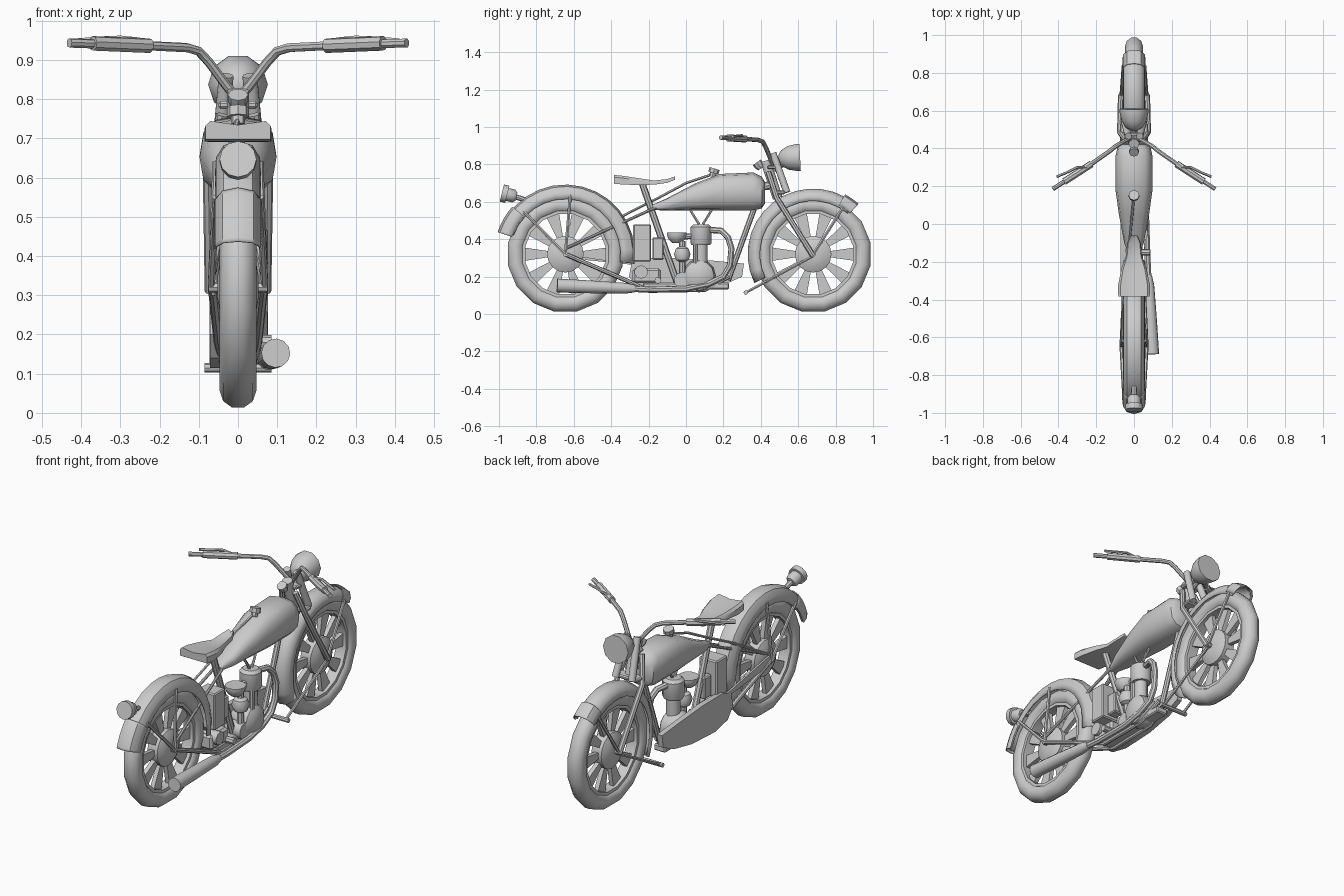
import bpy, bmesh, math
from mathutils import Vector

if "Cube" in bpy.data.objects:
    bpy.data.objects.remove(bpy.data.objects["Cube"])
pi = math.pi


def finish(name, bm, angle=40):
    bmesh.ops.remove_doubles(bm, verts=bm.verts, dist=1e-5)
    bmesh.ops.recalc_face_normals(bm, faces=bm.faces)
    me = bpy.data.meshes.new(name)
    bm.to_mesh(me)
    bm.free()
    ob = bpy.data.objects.new(name, me)
    bpy.context.collection.objects.link(ob)
    bpy.ops.object.select_all(action='DESELECT')
    ob.select_set(True)
    bpy.context.view_layer.objects.active = ob
    bpy.ops.object.shade_smooth_by_angle(angle=math.radians(angle))
    return ob


def loft(name, rings, caps=True, closed=True, loop=False, angle=40):
    """Skin a list of point rings."""
    bm = bmesh.new()
    vs = [[bm.verts.new(p) for p in r] for r in rings]
    n = len(vs[0])
    for i in range(len(vs) if loop else len(vs) - 1):
        a, b = vs[i], vs[(i + 1) % len(vs)]
        for j in range(n if closed else n - 1):
            k = (j + 1) % n
            bm.faces.new((a[j], a[k], b[k], b[j]))
    if caps and closed and not loop:
        bm.faces.new(vs[0])
        bm.faces.new(vs[-1])
    return finish(name, bm, angle)


def lathe(name, prof, pos, axis, seg=12):
    """Spin (radius, height) points round an axis through pos."""
    q = Vector((0, 0, 1)).rotation_difference(Vector(axis))
    return loft(name, [[Vector(pos) + q @ Vector((r * math.cos(2 * pi * j / seg), r * math.sin(2 * pi * j / seg), h))
                        for j in range(seg)] for r, h in prof])


def rod(name, a, b, r, seg=8):
    d = Vector(b) - Vector(a)
    return lathe(name, [(r, 0), (r, d.length)], a, d, seg)


def tube(name, pts, r, seg=8):
    """Round tube along a path of points."""
    P = [Vector(p) for p in pts]
    rings, prev, u = [], None, None
    for i, p in enumerate(P):
        t = (P[min(i + 1, len(P) - 1)] - P[max(i - 1, 0)]).normalized()
        u = t.orthogonal().normalized() if prev is None else prev.rotation_difference(t) @ u
        w = t.cross(u)
        prev = t
        rings.append([p + r * (math.cos(2 * pi * j / seg) * u + math.sin(2 * pi * j / seg) * w) for j in range(seg)])
    return loft(name, rings)


def box(name, c, s, bevel=0.006):
    bm = bmesh.new()
    bmesh.ops.create_cube(bm, size=1)
    for v in bm.verts:
        v.co = Vector((v.co.x * s[0] + c[0], v.co.y * s[1] + c[1], v.co.z * s[2] + c[2]))
    bmesh.ops.bevel(bm, geom=bm.edges[:], offset=bevel, segments=1, affect='EDGES')
    return finish(name, bm, 30)


def plate(name, yz, x0, x1):
    return loft(name, [[(x, y, z) for y, z in yz] for x in (x0, x1)], angle=30)


def around(yc, a, r, x=0.0):
    return Vector((x, yc + r * math.cos(a), 0.32 + r * math.sin(a)))


def wheel(side, yc):
    N = 16
    tyre = [(.268 + .047 * math.sin(2 * pi * k / 10), .047 * math.cos(2 * pi * k / 10)) for k in range(10)]
    rim = [(.218, -.03), (.236, -.03), (.236, .03), (.218, .03)]
    for nm, prof in (("tyre", tyre), ("rim", rim)):
        loft(f"{side}_{nm}", [[around(yc, 2 * pi * (i + .5) / N, r, x) for r, x in prof] for i in range(N)], loop=True)
    lathe(f"{side}_hub", [(.03, -.052), (.07, -.045), (.098, -.03), (.098, .03), (.07, .045), (.03, .052)],
          (0, yc, .32), (1, 0, 0), 16)
    rod(f"{side}_axle", (-.075, yc, .32), (.075, yc, .32), .014)
    # broad tapering spokes
    for i in range(10):
        a = i * pi / 5
        pts = [around(yc, a - .18, .09), around(yc, a - .16, .223), around(yc, a + .16, .223), around(yc, a + .18, .09)]
        plate(f"{side}_spoke_{i}", [(p.y, p.z) for p in pts], -.012, .012)


def fender(name, yc, a0, a1, sec):
    n = 14
    rings = []
    for i in range(n + 1):
        a = math.radians(a0 + (a1 - a0) * i / n)
        rings.append([around(yc, a, r, x) for x, r in sec + [(-x, r) for x, r in sec[-2::-1]]])
    ob = loft(name, rings, closed=False)
    m = ob.modifiers.new("thickness", 'SOLIDIFY')
    m.thickness = .005
    m.offset = 0


RY, FY = -.645, .68
wheel("rear", RY)
wheel("front", FY)
fender("rear_fender", RY, -8, 160, [(.056, .295), (.054, .33), (.036, .36), (0, .37)])
fender("front_fender", FY, 50, 206, [(.056, .285), (.053, .315), (.034, .34), (0, .348)])
fender("rear_fender_flap", RY, 138, 162, [(.06, .30), (.056, .335), (.038, .366), (0, .378)])
fender("front_fender_tip", FY, 48, 62, [(.058, .295), (.055, .322), (.036, .35), (0, .36)])

# tank: rounded sections (y, z centre, half width, half height)
secs = [(-.18, .57, .022, .014), (-.1, .587, .052, .033), (.05, .627, .08, .072), (.18, .651, .098, .098),
        (.36, .655, .098, .102), (.405, .65, .088, .085), (.422, .648, .065, .058)]
sgn = lambda v, p: math.copysign(abs(v) ** p, v)
loft("tank", [[(w * sgn(math.cos(pi * k / 6), .75), y, z + h * sgn(math.sin(pi * k / 6), .75)) for k in range(12)]
              for y, z, w, h in secs])
lathe("tank_cap", [(.018, 0), (.018, .02), (.028, .02), (.028, .045)], (0, .14, .735), (0, .3, 1), 8)

# seat: sections (y, half width, bottom, top)
loft("seat", [[(-w, y, b), (w, y, b), (w, y, t - .012), (w * .85, y, t), (0, y, t - .01), (-w * .85, y, t), (-w, y, t - .012)]
              for y, w, b, t in [(-.385, .083, .697, .744), (-.33, .085, .692, .738), (-.24, .068, .69, .724),
                                 (-.17, .043, .692, .714), (-.1, .036, .702, .722), (-.06, .018, .718, .736)]])

# frame
rod("seat_tube", (0, -.235, .7), (0, -.045, .16), .018)
rod("down_tube", (0, .37, .58), (0, .225, .18), .015)
rod("steering_head", (0, .425, .82), (0, .49, .62), .028, 10)
rod("neck", (0, .38, .68), (0, .475, .69), .022)
box("frame_cradle", (0, 0, .15), (.07, .46, .035))
for s, side in ((-1, "left"), (1, "right")):
    tube(f"{side}_lower_rail", [(s * .02, .23, .2), (s * .03, .1, .13), (s * .035, -.2, .125), (s * .05, -.32, .18),
                                (s * .065, RY, .32)], .012)
    rod(f"{side}_seat_stay", (s * .02, -.15, .575), (s * .065, RY, .35), .008)
    # fender braces
    for i, (y0, y, z) in enumerate([(RY, -.618, .64), (RY, -.87, .55), (FY, .84, .57)]):
        rod(f"{side}_fender_brace_{i}", (s * .068, y0, .32), (s * .056, y, z), .009, 6)
    # fork
    rod(f"{side}_fork_spring", (s * .03, .465, .86), (s * .05, .54, .65), .019, 10)
    tube(f"{side}_fork_leg", [(s * .04, .44, .76), (s * .075, .485, .62), (s * .07, FY, .31)], .015)
    # front stand
    rod(f"{side}_stand_leg", (s * .065, FY, .31), (s * .065, .32, .115), .008, 6)
    # handlebar, grip and lever
    tube(f"{side}_handlebar", [(0, .46, .80), (s * .03, .45, .835), (s * .075, .425, .895), (s * .1, .41, .922),
                               (s * .13, .385, .931), (s * .23, .315, .936), (s * .43, .185, .943)], .012)
    rod(f"{side}_grip", (s * .225, .318, .936), (s * .37, .224, .942), .019)
    tube(f"{side}_lever", [(s * .25, .30, .95), (s * .3, .30, .955), (s * .35, .275, .953), (s * .41, .25, .948)], .007, 6)
rod("stand_foot", (-.085, .32, .115), (.085, .32, .115), .012)
box("fork_top_clamp", (0, .46, .785), (.1, .05, .02))
box("fork_lower_clamp", (0, .5, .65), (.15, .06, .02))
lathe("gauge", [(.018, -.02), (.026, 0), (.026, .02)], (0, .39, .795), (0, -.5, .7), 8)
rod("gauge_bracket", (0, .39, .79), (0, .45, .79), .009)

# lights
lathe("headlight", [(.018, -.115), (.045, -.1), (.066, -.065), (.076, -.02), (.076, 0)], (0, .61, .838), (0, 1, .05), 10)
rod("headlight_bracket", (0, .47, .77), (0, .54, .81), .012)
lathe("tail_light", [(.022, -.06), (.035, -.045), (.035, -.01), (.047, -.01), (.047, .02)],
      (0, -.965, .642), (0, -1, .25), 12)
rod("tail_light_bracket", (0, -.93, .632), (0, -.84, .605), .014)

# engine
lathe("crankcase", [(.05, -.06), (.08, -.045), (.09, 0), (.08, .055), (.05, .075)], (0, .07, .205), (1, 0, 0), 12)
rod("crankcase_rear", (-.04, -.02, .18), (.055, -.02, .18), .045, 10)
lathe("cylinder_barrel", [(.036, 0), (.036, .13)], (.02, .08, .25), (0, 0, 1), 10)
lathe("cylinder_head", [(.05, 0), (.056, .01), (.056, .095), (.04, .11)], (.02, .08, .37), (0, 0, 1), 12)
rod("valve_pipe", (.05, .05, .25), (.05, .05, .4), .012)
lathe("carburettor_bowl", [(.025, 0), (.045, .018), (.054, .04), (.054, .055)], (.02, -.05, .38), (0, 0, 1), 10)
lathe("carburettor_ball", [(.012, -.044), (.036, -.03), (.046, 0), (.036, .03), (.012, .044)], (.03, -.02, .32), (0, 0, 1), 10)
rod("carburettor_neck", (.03, -.02, .22), (.03, -.02, .39), .018)
rod("intake_pipe", (.02, -.04, .41), (.02, .06, .42), .015)
for s in (-1, 1):
    tube("fuel_line", [(.02, .08 + s * .01, .48), (.02, .08 + s * .035, .52), (.01, .08 + s * .065, .57)], .007, 6)
box("oil_tank", (0, -.235, .38), (.11, .095, .2))
box("tool_box", (.0, -.15, .35), (.06, .06, .12))
box("gearbox", (0, -.21, .205), (.08, .15, .08), .012)
rod("magneto", (-.04, -.24, .225), (.06, -.24, .225), .036, 10)
rod("kick_pedal", (.03, -.15, .18), (.085, -.15, .18), .018)

# chain case on the left side
plate("chain_case", [(.31, .27), (.3, .2), (.2, .155), (.05, .125), (-.15, .115), (-.26, .14), (-.305, .2), (-.29, .275),
                     (-.22, .3), (-.05, .3), (.15, .285)], -.072, -.042)
plate("drive_chain_guard", [(-.25, .28), (-.25, .26), (RY, .3), (RY, .35)], -.068, -.058)

# exhaust on the right side
tube("exhaust_pipe", [(.03, .13, .45), (.045, .19, .445), (.055, .225, .41), (.06, .243, .35), (.06, .235, .26),
                      (.06, .2, .2), (.062, .12, .16), (.065, 0, .135), (.072, -.2, .13), (.077, -.3, .135)], .017)
lathe("muffler", [(.02, -.03), (.029, .02), (.034, .2), (.037, .385)], (.077, -.305, .137), (.05, -1, .04), 12)

# shift rod along the tank to the rear hub
tube("control_rod", [(0, .15, .75), (-.015, 0, .7), (-.03, -.15, .62), (-.05, -.3, .545), (-.066, -.62, .36)], .007, 6)
